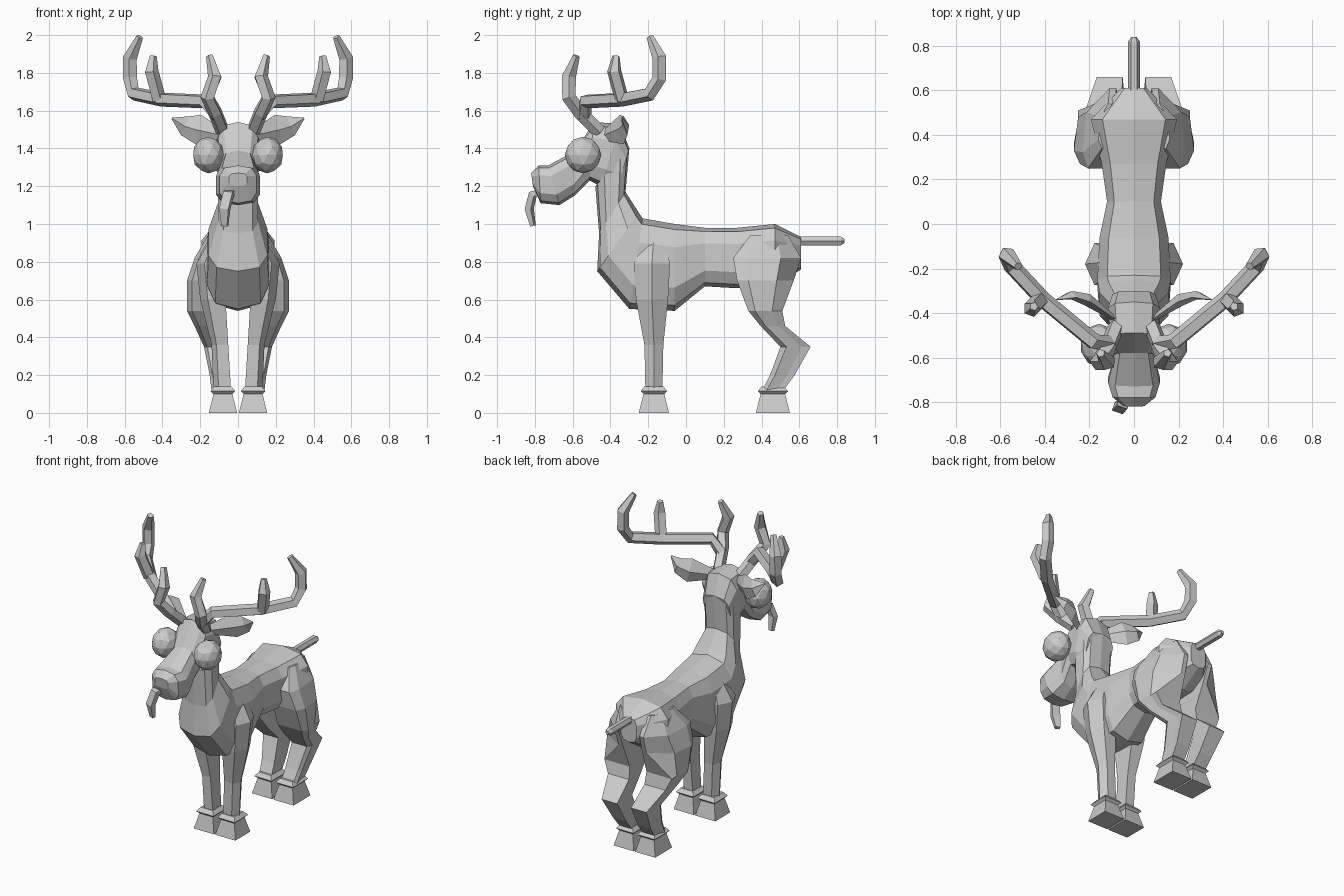
import bpy, bmesh, math
from mathutils import Vector

default_cube = bpy.data.objects.get("Cube")
if default_cube:
    bpy.data.objects.remove(default_cube, do_unlink=True)

grey = bpy.data.materials.new("light_grey")
grey.use_nodes = True
colour = (0.6, 0.6, 0.6, 1)
grey.diffuse_color = colour
grey.node_tree.nodes["Principled BSDF"].inputs["Base Color"].default_value = colour


def finish(name, bm, mirror=False):
    """Turn a bmesh into a flat-shaded object, optionally mirrored across x."""
    bmesh.ops.recalc_face_normals(bm, faces=bm.faces)
    mesh = bpy.data.meshes.new(name)
    bm.to_mesh(mesh)
    bm.free()
    mesh.materials.append(grey)
    obj = bpy.data.objects.new(name, mesh)
    bpy.context.scene.collection.objects.link(obj)
    if mirror:
        modifier = obj.modifiers.new("mirror", 'MIRROR')
        modifier.use_mirror_merge = False


def loft(name, rings, mirror=False):
    """Skin a series of closed rings and cap both ends."""
    bm = bmesh.new()
    loops = [[bm.verts.new(point) for point in ring] for ring in rings]
    for lower, upper in zip(loops, loops[1:]):
        for i in range(len(lower)):
            bm.faces.new((lower[i - 1], lower[i], upper[i], upper[i - 1]))
    bm.faces.new(loops[0])
    bm.faces.new(loops[-1])
    finish(name, bm, mirror)


def squarish(value, power=0.65):
    """Push a sine or cosine outwards so that a circle becomes boxier."""
    return math.copysign(abs(value) ** power, value)


def trunk_ring(top_y, top_z, bottom_y, bottom_z, half_width, sides=10):
    """Squarish symmetric ring hung between a top point and a bottom point."""
    top, bottom = Vector((0, top_y, top_z)), Vector((0, bottom_y, bottom_z))
    ring = []
    for k in range(sides):
        angle = math.tau * k / sides
        point = top.lerp(bottom, (1 - squarish(math.cos(angle))) / 2)
        point.x = half_width * squarish(math.sin(angle))
        ring.append(point)
    return ring


def inner_edge(z):
    """The legs draw together towards the ground."""
    return 0.03 + 0.06 * z


def front_ring(y, z, depth, outer):
    """Foreleg ring, flat on the inside and ridged on the outside."""
    inner, front, back = inner_edge(z), y - depth / 2, y + depth / 2
    edge = inner + (outer - inner) * 0.7
    return [(inner, front, z), (edge, front, z), (outer, y, z),
            (edge, back, z), (inner, back, z)]


def hind_ring(y, z, depth, outer):
    """Hind leg ring, broad in front; the haunch tucks in towards the tail."""
    inner, front, back = inner_edge(z), y - depth / 2, y + depth / 2
    on_haunch = z > 0.65
    rear_edge = inner + 0.03 if on_haunch else outer * 0.93
    return [(inner, front, z), (outer * 0.9, front, z), (outer, front + depth * 0.2, z),
            (outer * 0.93, back - depth * 0.3, z), (rear_edge, back, z), (inner, back, z)]


def hoof_ring(y, z, depth, spread):
    """Nearly rectangular ring for the cuff and the hoof."""
    front, back = y - depth / 2 - spread, y + depth / 2 + spread
    inner, outer = 0.04 - spread, 0.12 + spread
    return [(inner, front, z), (outer, front, z), (outer, back, z), (inner, back, z)]


def tube(name, path, radii, sides=5, mirror=False, stretch=1, roll=0.5):
    """Faceted tube along a path, its frame carried along without twisting."""
    points = [Vector(p) for p in path]
    rings, previous = [], None
    for i, (point, radius) in enumerate(zip(points, radii)):
        ahead = points[min(i + 1, len(points) - 1)]
        direction = (ahead - points[max(i - 1, 0)]).normalized()
        if previous is None:
            steep = abs(direction.z) > 0.7
            guide = Vector((1, 0, 0)) if steep else Vector((0, 0, 1))
            across = (guide - direction * guide.dot(direction)).normalized()
        else:
            across = previous.rotation_difference(direction) @ across
        previous = direction
        sideways = direction.cross(across) * stretch
        angles = [math.tau * (k + roll) / sides for k in range(sides)]
        rings.append([point + radius * (across * math.cos(a) + sideways * math.sin(a))
                      for a in angles])
    loft(name, rings, mirror)


def antler(name, path, thickness=0.039):
    """Pair of antler limbs of even thickness with a blunt, narrowed tip."""
    radii = [thickness] * (len(path) - 1) + [thickness / 2]
    tube(name, path, radii, mirror=True)


# Torso from rump to shoulder: y, top, bottom, half width
barrel = [
    (0.61, 0.93, 0.76, 0.06),
    (0.47, 1, 0.67, 0.2),
    (0.27, 0.98, 0.66, 0.15),
    (0.1, 0.98, 0.67, 0.125),
    (-0.06, 1, 0.54, 0.16),
]
# Slanted rings from chest up the neck: nape point, throat point, half width
neck = [
    (-0.23, 1.03, -0.3, 0.55, 0.17),
    (-0.25, 1.06, -0.47, 0.75, 0.16),
    (-0.32, 1.17, -0.46, 0.95, 0.11),
    (-0.3, 1.4, -0.48, 1.2, 0.11),
]
loft("torso_and_neck",
     [trunk_ring(y, top, y, bottom, width) for y, top, bottom, width in barrel]
     + [trunk_ring(*ring) for ring in neck])

# Head: crown, steep forehead and flared muzzle
head = [
    (-0.3, 1.4, -0.36, 1.2, 0.1),
    (-0.35, 1.53, -0.45, 1.2, 0.12),
    (-0.49, 1.54, -0.51, 1.23, 0.11),
    (-0.58, 1.39, -0.59, 1.15, 0.09),
    (-0.73, 1.31, -0.67, 1.1, 0.12),
    (-0.78, 1.31, -0.77, 1.11, 0.1),
    (-0.82, 1.27, -0.81, 1.2, 0.05),
]
loft("head", [trunk_ring(*ring) for ring in head])

# Bulging eyes
bm = bmesh.new()
bmesh.ops.create_icosphere(bm, subdivisions=2, radius=0.097)
bmesh.ops.scale(bm, vec=(0.87, 1, 1), verts=bm.verts)
bmesh.ops.translate(bm, vec=(0.157, -0.545, 1.365), verts=bm.verts)
finish("eyes", bm, mirror=True)

# Leaf-shaped ears
tube("ears",
     [(0.08, -0.43, 1.47), (0.21, -0.34, 1.5), (0.28, -0.32, 1.52), (0.35, -0.34, 1.56)],
     [0.03, 0.08, 0.055, 0.004], sides=4, mirror=True, stretch=0.35, roll=0)

# Antlers: front tines, main beams and side branches
antler("antler_front_tines",
       [(0.08, -0.46, 1.49), (0.12, -0.56, 1.59), (0.16, -0.62, 1.67),
        (0.12, -0.62, 1.78), (0.15, -0.58, 1.89)])
antler("antler_beams",
       [(0.11, -0.54, 1.57), (0.18, -0.53, 1.65), (0.41, -0.34, 1.66), (0.55, -0.19, 1.69),
        (0.57, -0.14, 1.77), (0.57, -0.14, 1.88), (0.52, -0.19, 1.99)])
antler("antler_branches",
       [(0.42, -0.34, 1.66), (0.46, -0.38, 1.81), (0.45, -0.37, 1.89)])

# Tongue hanging to one side
tube("tongue",
     [(-0.04, -0.76, 1.17), (-0.05, -0.81, 1.16), (-0.07, -0.83, 1.08), (-0.07, -0.81, 0.99)],
     [0.024, 0.024, 0.024, 0.015], sides=4, stretch=1.5)

# Tail
tube("tail", [(0, 0.56, 0.91), (0, 0.82, 0.91), (0, 0.84, 0.91)],
     [0.026, 0.026, 0.012], sides=6)

# Legs from top to ankle: y, z, depth, outer edge
front_leg = [
    (-0.17, 0.95, 0.1, 0.13),
    (-0.18, 0.79, 0.19, 0.22),
    (-0.18, 0.6, 0.17, 0.2),
    (-0.17, 0.36, 0.1, 0.14),
    (-0.17, 0.12, 0.09, 0.13),
]
hind_leg = [
    (0.44, 0.94, 0.2, 0.16),
    (0.43, 0.82, 0.36, 0.23),
    (0.42, 0.7, 0.3, 0.27),
    (0.42, 0.54, 0.18, 0.27),
    (0.46, 0.46, 0.13, 0.23),
    (0.58, 0.35, 0.16, 0.18),
    (0.51, 0.2, 0.13, 0.15),
    (0.46, 0.12, 0.11, 0.14),
]
# Each foot is a flared cuff above a flared hoof: height, spread
foot = [(0.14, 0.005), (0.115, 0.025), (0.1, 0.01), (0, 0.035)]
for place, leg, ring_shape in (("front", front_leg, front_ring), ("hind", hind_leg, hind_ring)):
    loft(place + "_legs", [ring_shape(*ring) for ring in leg], mirror=True)
    ankle_y, _, ankle_depth, _ = leg[-1]
    loft(place + "_hooves",
         [hoof_ring(ankle_y, z, ankle_depth, spread) for z, spread in foot], mirror=True)
